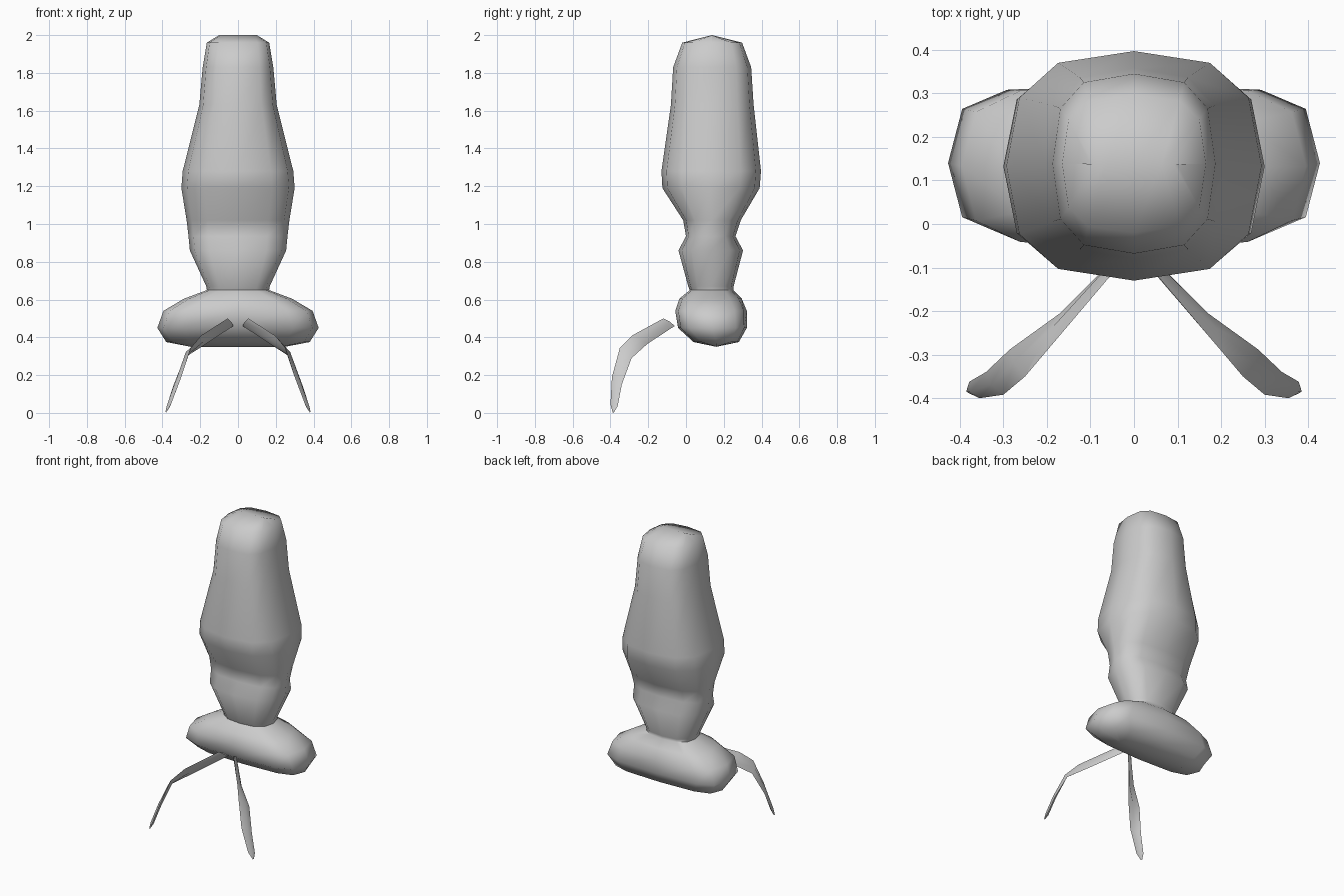
import bpy, bmesh, math
from mathutils import Vector

if "Cube" in bpy.data.objects:
    bpy.data.objects.remove(bpy.data.objects["Cube"])


def loft(name, rings):
    # skin a list of equal-length closed rings and cap both ends
    bm = bmesh.new()
    rows = [[bm.verts.new(p) for p in r] for r in rings]
    n = len(rows[0])
    for a, b in zip(rows, rows[1:]):
        for i in range(n):
            j = (i + 1) % n
            bm.faces.new((a[i], a[j], b[j], b[i]))
    bm.faces.new(rows[0][::-1])
    bm.faces.new(rows[-1])
    bmesh.ops.remove_doubles(bm, verts=bm.verts, dist=0.0008)
    bmesh.ops.recalc_face_normals(bm, faces=bm.faces)
    me = bpy.data.meshes.new(name)
    bm.to_mesh(me)
    bm.free()
    ob = bpy.data.objects.new(name, me)
    bpy.context.collection.objects.link(ob)
    bpy.context.view_layer.objects.active = ob
    ob.select_set(True)
    bpy.ops.object.shade_smooth_by_angle(angle=math.radians(60))
    ob.select_set(False)
    return ob


def section(z, hx, y0, y1, power):
    # twelve-sided rounded-square ring
    pts = []
    for k in range(12):
        c, s = math.cos(k * math.pi / 6), math.sin(k * math.pi / 6)
        x = math.copysign(abs(c) ** power, c)
        y = math.copysign(abs(s) ** power, s)
        if abs(c) < 0.01:
            x = 0
        if abs(s) < 0.01:
            y = 0
        pts.append((hx * x, (y0 + y1) / 2 + (y1 - y0) / 2 * y, z))
    return pts


# head, thorax and abdomen, bottom to top: z, half width, front y, back y, squareness
body = [
    (0.35, 0.25, 0.16, 0.16, 0.6),
    (0.375, 0.38, 0.04, 0.28, 0.6),
    (0.45, 0.427, -0.042, 0.322, 0.55),
    (0.54, 0.395, -0.057, 0.322, 0.6),
    (0.605, 0.285, -0.035, 0.295, 0.7),
    (0.65, 0.165, 0.02, 0.25, 0.75),
    (0.67, 0.168, 0.012, 0.252, 0.75),
    (0.86, 0.255, -0.04, 0.302, 0.75),
    (0.935, 0.262, 0.0, 0.262, 0.75),
    (1.02, 0.272, -0.015, 0.29, 0.75),
    (1.19, 0.30, -0.125, 0.39, 0.75),
    (1.28, 0.293, -0.13, 0.397, 0.75),
    (1.63, 0.205, -0.08, 0.358, 0.72),
    (1.83, 0.187, -0.068, 0.345, 0.7),
    (1.96, 0.165, -0.02, 0.297, 0.65),
    (2.0, 0.10, 0.137, 0.137, 0.65),
]
loft("insect_body", [section(*r) for r in body])

# antennae: upper and lower edges of a thin curved blade
upper = [(0.055, -0.12, 0.50), (0.195, -0.285, 0.41), (0.25, -0.35, 0.345),
         (0.30, -0.392, 0.19), (0.355, -0.40, 0.045), (0.38, -0.388, 0.002)]
lower = [(0.025, -0.06, 0.46), (0.17, -0.205, 0.365), (0.285, -0.288, 0.29),
         (0.34, -0.34, 0.15), (0.378, -0.362, 0.035), (0.384, -0.38, 0.005)]


def antenna(name, side):
    up = [Vector((side * x, y, z)) for x, y, z in upper]
    lo = [Vector((side * x, y, z)) for x, y, z in lower]
    mid = [(a + b) / 2 for a, b in zip(up, lo)]
    rings = []
    for i, m in enumerate(mid):
        tangent = mid[min(i + 1, len(mid) - 1)] - mid[max(i - 1, 0)]
        n = tangent.cross(lo[i] - up[i]).normalized()
        t = 0.003 if i == len(mid) - 1 else 0.01
        rings.append([up[i], m + n * t, lo[i], m - n * t])
    loft(name, rings)


antenna("left_antenna", -1)
antenna("right_antenna", 1)
